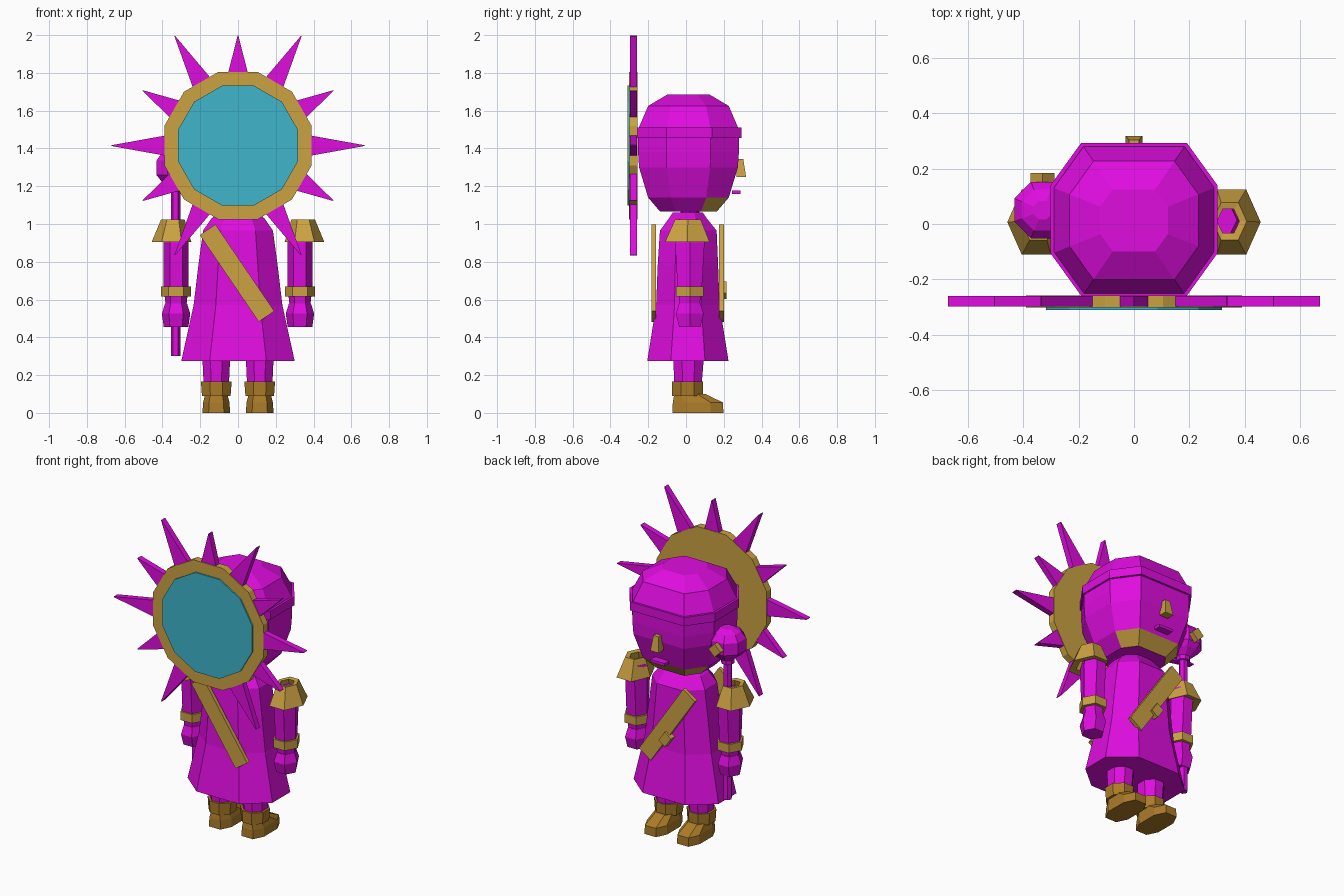
import bpy, bmesh, math
from mathutils import Matrix, Vector

if "Cube" in bpy.data.objects:
    bpy.data.objects.remove(bpy.data.objects["Cube"])


def material(name, rgb):
    m = bpy.data.materials.new(name)
    m.diffuse_color = (*rgb, 1)
    m.use_nodes = True
    m.node_tree.nodes["Principled BSDF"].inputs["Base Color"].default_value = m.diffuse_color
    return m


MAGENTA = material("magenta", (0.74, 0.004, 0.74))
GOLD = material("gold", (0.60, 0.36, 0.055))
BROWN = material("brown", (0.41, 0.20, 0.022))
BLUE = material("sky_blue", (0.05, 0.46, 0.60))


def finish(bm, name, *mats):
    bmesh.ops.recalc_face_normals(bm, faces=bm.faces[:])
    me = bpy.data.meshes.new(name)
    bm.to_mesh(me)
    bm.free()
    for m in mats:
        me.materials.append(m)
    ob = bpy.data.objects.new(name, me)
    bpy.context.collection.objects.link(ob)
    return ob


def ngon(n, turn=0.0):
    return [(math.cos(turn + 2 * math.pi * i / n), math.sin(turn + 2 * math.pi * i / n))
            for i in range(n)]


def octo(fx, fy):
    """Octagon in a unit square: fx, fy = half lengths of the straight sides."""
    return [(1, -fy), (1, fy), (fx, 1), (-fx, 1), (-1, fy), (-1, -fy), (-fx, -1), (fx, -1)]


def loft(name, section, rings, *mats, caps=True, close=False):
    """Stack scaled copies of a section; each ring is (z, cx, cy, rx, ry)."""
    bm = bmesh.new()
    rows = [[bm.verts.new((cx + u * rx, cy + v * ry, z)) for u, v in section]
            for z, cx, cy, rx, ry in rings]
    n = len(section)
    for a, b in list(zip(rows, rows[1:])) + ([(rows[-1], rows[0])] if close else []):
        for i in range(n):
            bm.faces.new((a[i], a[(i + 1) % n], b[(i + 1) % n], b[i]))
    if caps and not close:
        bm.faces.new(rows[0])
        bm.faces.new(rows[-1])
    return finish(bm, name, *mats)


def plate(name, pts, y0, y1, mat):
    """Flat outline in x,z extruded along y."""
    bm = bmesh.new()
    f = bm.faces.new([bm.verts.new((x, y0, z)) for x, z in pts])
    new = bmesh.ops.extrude_face_region(bm, geom=[f])["geom"]
    bmesh.ops.translate(bm, vec=(0, y1 - y0, 0),
                        verts=[v for v in new if isinstance(v, bmesh.types.BMVert)])
    return finish(bm, name, mat)


def box(name, centre, size, mat, tilt=0.0):
    bm = bmesh.new()
    bmesh.ops.create_cube(bm, size=1, matrix=Matrix.Translation(Vector(centre))
                          @ Matrix.Rotation(tilt, 4, 'Y') @ Matrix.Diagonal((*size, 1)))
    return finish(bm, name, mat)


HEX = ngon(6)

# Head: rounded octagonal block with a gold jaw on the +y side
HEAD = octo(0.63, 0.44)
head = loft("head", HEAD, [
    (z, 0, 0.013, 0.29 * s, 0.267 * s) for z, s in
    ((1.065, 0.56), (1.14, 0.80), (1.30, 0.98), (1.38, 1.0), (1.50, 1.0), (1.625, 0.80), (1.685, 0.42))],
    MAGENTA, GOLD)
for p in head.data.polygons:
    if p.center.z < 1.14 and p.normal.y > 0.2:
        p.material_index = 1
loft("headband", HEAD, [(1.455, 0, 0.017, 0.302, 0.276), (1.51, 0, 0.017, 0.302, 0.276),
                        (1.51, 0, 0.015, 0.288, 0.265), (1.455, 0, 0.015, 0.288, 0.265)],
     MAGENTA, close=True)
loft("nose", octo(1, 1)[1::2], [(1.25, 0, 0.293, 0.03, 0.025), (1.345, 0, 0.285, 0.018, 0.018)], GOLD)
box("mouth", (0, 0.265, 1.168), (0.10, 0.045, 0.018), MAGENTA)
loft("neck", ngon(8), [(1.0, 0, 0.02, 0.06, 0.05), (1.08, 0, 0.02, 0.06, 0.05)], MAGENTA)

# Robe: flared octagonal body
loft("robe", octo(0.5, 0.42), [
    (0.275, 0, 0.01, 0.30, 0.215), (0.57, 0, 0.01, 0.235, 0.168), (0.78, 0, 0.01, 0.21, 0.16),
    (0.965, 0, 0.012, 0.185, 0.15), (1.03, 0, 0.01, 0.14, 0.10), (1.06, 0, 0.01, 0.10, 0.08)], MAGENTA)

# Sash: one diagonal strap on each side, with a buckle on the +y side
TILT = math.atan2(0.46, 0.313)
for name, y in (("sash_front", -0.17), ("sash_back", 0.188)):
    box(name, (-0.005, y, 0.74), (0.555, 0.024, 0.10), GOLD, TILT)
box("sash_buckle", (0.0, 0.195, 0.65), (0.075, 0.04, 0.055), GOLD, TILT)

# Arms and legs, both sides
for side, s in (("left", -1), ("right", 1)):
    x = 0.328 * s
    loft(side + "_arm", HEX, [(0.57, x, 0.02, 0.055, 0.06), (0.67, x, 0.02, 0.066, 0.075),
                              (0.90, x, 0.02, 0.066, 0.09), (0.985, x * 0.98, 0.015, 0.05, 0.06)], MAGENTA)
    loft(side + "_wrist_cuff", HEX, [(0.615, x, 0.02, 0.08, 0.085), (0.67, x, 0.02, 0.08, 0.085)], GOLD)
    loft(side + "_hand", HEX, [(0.455, x, 0.02, 0.065, 0.065), (0.525, x, 0.02, 0.075, 0.085),
                               (0.58, x, 0.02, 0.058, 0.065)], MAGENTA)
    # hollow flared shoulder pad
    loft(side + "_shoulder_pad", HEX, [
        (0.905, 0.352 * s, 0.007, 0.105, 0.136), (1.025, 0.345 * s, 0.01, 0.062, 0.078),
        (1.02, 0.34 * s, 0.01, 0.04, 0.05), (0.91, 0.34 * s, 0.01, 0.075, 0.095)], GOLD, close=True)
    x = 0.115 * s
    loft(side + "_leg", ngon(8, math.pi / 8), [(0.10, x, 0.01, 0.07, 0.075), (0.40, x, 0.015, 0.085, 0.095)],
         MAGENTA)
    loft(side + "_boot_cuff", ngon(8, math.pi / 8),
         [(0.09, x, 0.008, 0.082, 0.088), (0.165, x, 0.008, 0.088, 0.09)], BROWN)
    # boot: octagonal sole, upper drops toward the toe
    boot = loft(side + "_boot", octo(0.55, 0.5), [(0, x, 0.063, 0.073, 0.135), (0.055, x, 0.063, 0.07, 0.133),
                                                  (0.10, x, 0.02, 0.058, 0.082)], BROWN)

# Staff held on the -x side: rod, faceted head, gold stud
SX, SY = -0.33, 0.05
loft("staff_rod", HEX, [(0.30, SX, SY, 0.026, 0.026), (1.22, SX, SY, 0.026, 0.026)], MAGENTA)
loft("staff_head", ngon(8, math.pi / 8), [
    (z, SX, SY, r, r) for z, r in
    ((1.17, 0.04), (1.195, 0.04), (1.23, 0.085), (1.26, 0.11), (1.335, 0.11), (1.375, 0.08), (1.395, 0.036))],
    MAGENTA)
box("staff_stud", (SX, SY + 0.112, 1.295), (0.06, 0.045, 0.06), GOLD, math.pi / 4)

# Sun disc at the -y side: gold twelve-sided plate, blue face, spikes
CZ = 1.415


def disc(name, apothem, y0, y1, mat):
    r = apothem / math.cos(math.pi / 12)
    plate(name, [(u * r, CZ + v * r) for u, v in ngon(12, math.pi / 12)], y0, y1, mat)


disc("sun_rim", 0.39, -0.302, -0.257, GOLD)
disc("sun_face", 0.317, -0.311, -0.300, BLUE)
for k in range(12):
    if k == 9:          # no spike straight down, over the body
        continue
    a = math.radians(30 * k)
    tip = 0.67 if k % 2 == 0 else 0.582
    shape = [(0.37, -0.056), (tip, -0.002), (tip, 0.002), (0.37, 0.056)]
    plate("sun_spike", [(r * math.cos(a) - t * math.sin(a), CZ + r * math.sin(a) + t * math.cos(a))
                        for r, t in shape], -0.297, -0.260, MAGENTA)
